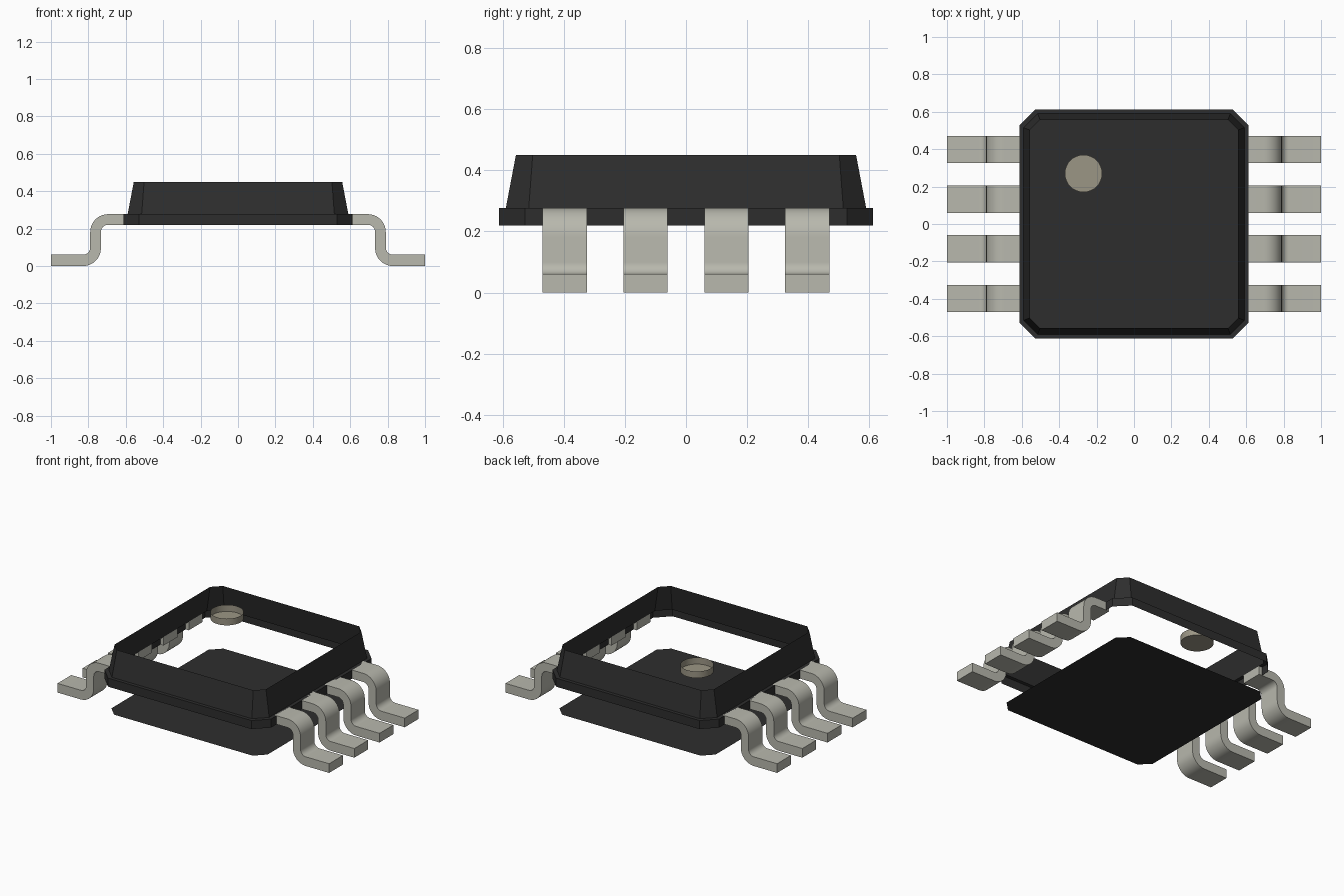
import bpy, bmesh, math

cube = bpy.data.objects.get("Cube")
if cube:
    bpy.data.objects.remove(cube, do_unlink=True)


def material(name, rgb):
    m = bpy.data.materials.new(name)
    m.use_nodes = True
    m.diffuse_color = (*rgb, 1)
    m.node_tree.nodes["Principled BSDF"].inputs["Base Color"].default_value = (*rgb, 1)
    return m


black = material("black resin", (0.027, 0.027, 0.027))
metal = material("tinned metal", (0.48, 0.48, 0.42))
tan = material("tan marker", (0.33, 0.305, 0.235))


def finish(name, bm, mat):
    mesh = bpy.data.meshes.new(name)
    bm.to_mesh(mesh)
    bm.free()
    mesh.materials.append(mat)
    ob = bpy.data.objects.new(name, mesh)
    bpy.context.collection.objects.link(ob)
    return ob


def octagon(bm, half, cut, z):
    """Square ring with chamfered corners."""
    s = half - cut
    corner = [(half, s), (s, half)]
    ring = []
    for k in range(4):
        for x, y in corner:
            for _ in range(k):
                x, y = -y, x
            ring.append(bm.verts.new((x, y, z)))
    return ring


def bridge(bm, a, b):
    n = len(a)
    for i in range(n):
        j = (i + 1) % n
        bm.faces.new((a[i], a[j], b[j], b[i]))


# Open package wall: straight band, ledge, tapered upper wall
bm = bmesh.new()
rings = [octagon(bm, *p) for p in
         [(0.613, 0.085, 0.22), (0.613, 0.085, 0.277), (0.59, 0.075, 0.277), (0.557, 0.055, 0.45)]]
for lower, upper in zip(rings, rings[1:]):
    bridge(bm, lower, upper)
finish("package_wall", bm, black)

# Thin base plate under the wall
bm = bmesh.new()
bm.faces.new(octagon(bm, 0.575, 0.065, 0.024))
finish("base_plate", bm, black)

# Shallow round marker cup, open at the top
bm = bmesh.new()
bmesh.ops.create_cone(bm, cap_ends=True, segments=32, radius1=0.1, radius2=0.1, depth=0.044)
bm.faces.ensure_lookup_table()
bmesh.ops.delete(bm, geom=[f for f in bm.faces if f.normal.z > 0.5], context='FACES_ONLY')
bmesh.ops.reverse_faces(bm, faces=[f for f in bm.faces if abs(f.normal.z) < 0.5])
bmesh.ops.reverse_faces(bm, faces=[f for f in bm.faces if f.normal.z < -0.5])
marker = finish("marker_cup", bm, tan)
marker.location = (-0.27, 0.27, 0.428)


# Gull-wing pins
def arc(cx, cz, r, start, end, steps=10):
    return [(cx + r * math.cos(math.radians(start + (end - start) * i / steps)),
             cz + r * math.sin(math.radians(start + (end - start) * i / steps)))
            for i in range(steps + 1)]


upper_side = ([(0.59, 0.277)] + arc(0.695, 0.182, 0.095, 90, 0)
              + arc(0.828, 0.099, 0.038, 180, 270) + [(1.0, 0.061)])
lower_side = ([(1.0, 0.0)] + arc(0.828, 0.095, 0.095, 270, 180)
              + arc(0.695, 0.182, 0.038, 0, 90) + [(0.59, 0.22)])
outline = upper_side + lower_side
WIDTH = 0.145


def pin(name, side, y):
    bm = bmesh.new()
    near = [bm.verts.new((side * x, y - WIDTH / 2, z)) for x, z in outline]
    far = [bm.verts.new((side * x, y + WIDTH / 2, z)) for x, z in outline]
    bridge(bm, near, far)
    # Side faces as strips between the upper and lower outlines
    n = len(outline)
    for loop in (near, far):
        for i in range(n // 2 - 1):
            bm.faces.new((loop[i], loop[i + 1], loop[n - 2 - i], loop[n - 1 - i]))
    bmesh.ops.recalc_face_normals(bm, faces=bm.faces)
    return finish(name, bm, metal)


pins = []
for label, side in (("left", 1), ("right", -1)):
    for i in range(4):
        pins.append(pin(f"{label}_pin_{i + 1}", side, (i - 1.5) * 0.265))

# Smooth the bends and the cup wall, keep the edges sharp
bpy.ops.object.select_all(action='DESELECT')
for ob in pins + [marker]:
    ob.select_set(True)
bpy.context.view_layer.objects.active = marker
bpy.ops.object.shade_smooth_by_angle(angle=math.radians(30))
